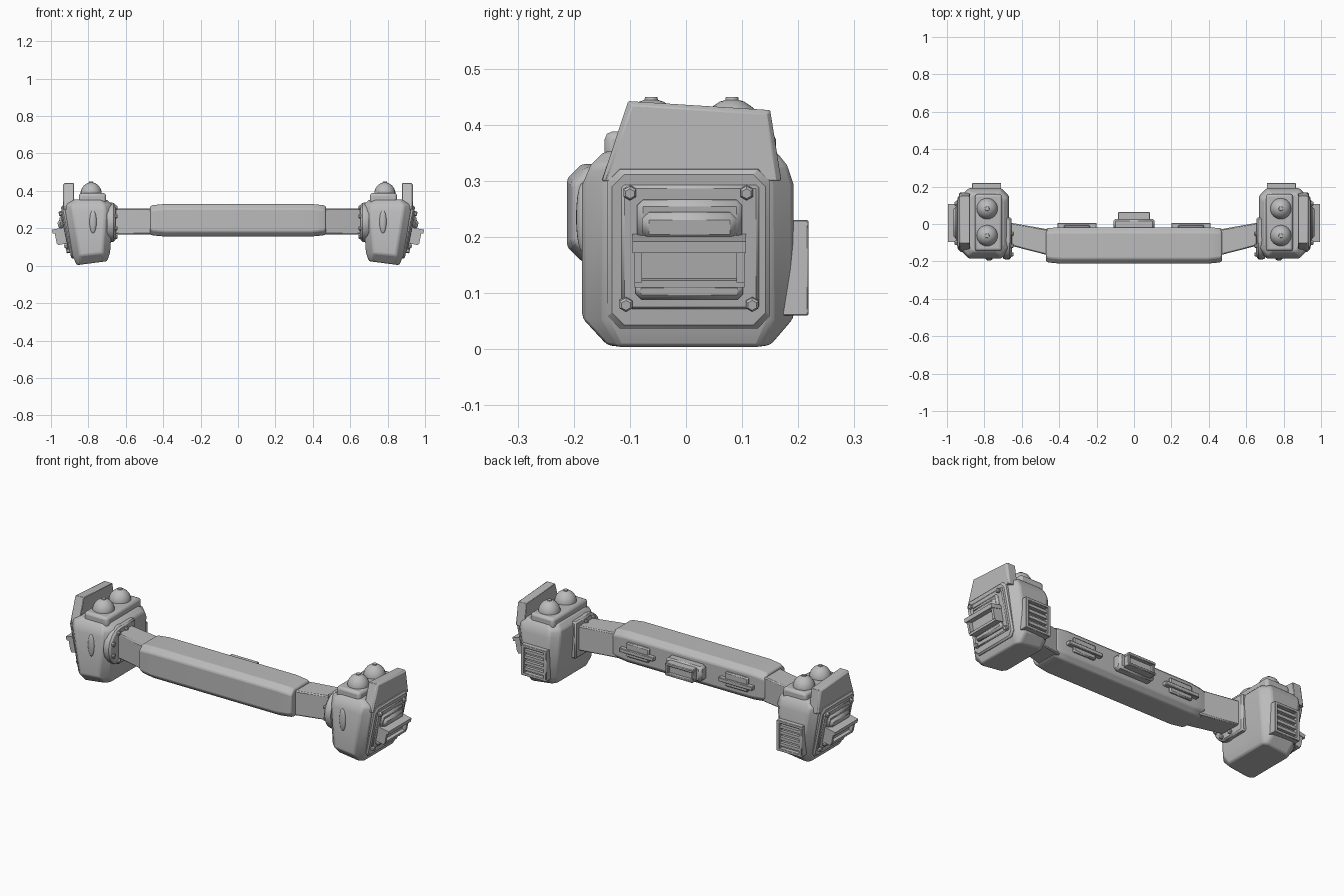
import bpy, bmesh
from math import radians, sin, cos, pi
from mathutils import Matrix, Vector

if "Cube" in bpy.data.objects:
    bpy.data.objects.remove(bpy.data.objects["Cube"], do_unlink=True)

grey = bpy.data.materials.new("plain_grey")
grey.use_nodes = True
grey.diffuse_color = (0.5, 0.5, 0.5, 1)
grey.node_tree.nodes["Principled BSDF"].inputs["Base Color"].default_value = (0.5, 0.5, 0.5, 1)


def finish(name, bm, bevel=0.0, mirror=True, matrix=Matrix(), segments=1):
    bmesh.ops.recalc_face_normals(bm, faces=bm.faces)
    bm.transform(matrix)
    mesh = bpy.data.meshes.new(name)
    bm.to_mesh(mesh)
    bm.free()
    mesh.materials.append(grey)
    obj = bpy.data.objects.new(name, mesh)
    bpy.context.collection.objects.link(obj)
    bpy.ops.object.select_all(action="DESELECT")
    obj.select_set(True)
    bpy.context.view_layer.objects.active = obj
    bpy.ops.object.shade_smooth_by_angle(angle=radians(30))
    if bevel:
        mod = obj.modifiers.new("soft_edges", "BEVEL")
        mod.width, mod.segments = bevel, segments
    if mirror:
        obj.modifiers.new("other_side", "MIRROR").use_mirror_merge = False
    return obj


def boxes(name, spans, **kw):
    """Boxes given as (x0, x1, y0, y1, z0, z1)."""
    bm = bmesh.new()
    for x0, x1, y0, y1, z0, z1 in spans:
        size = Matrix.Diagonal((x1 - x0, y1 - y0, z1 - z0, 1))
        mid = Matrix.Translation(((x0 + x1) / 2, (y0 + y1) / 2, (z0 + z1) / 2))
        bmesh.ops.create_cube(bm, size=1, matrix=mid @ size)
    return finish(name, bm, **kw)


def loft(name, rings, **kw):
    bm = bmesh.new()
    loops = [[bm.verts.new(p) for p in ring] for ring in rings]
    for a, b in zip(loops, loops[1:]):
        for i in range(len(a)):
            j = (i + 1) % len(a)
            bm.faces.new((a[i], a[j], b[j], b[i]))
    bm.faces.new(loops[0])
    bm.faces.new(loops[-1])
    return finish(name, bm, **kw)


def octagon(a0, a1, b0, b1, c):
    return [(a0 + c, b0), (a1 - c, b0), (a1, b0 + c), (a1, b1 - c),
            (a1 - c, b1), (a0 + c, b1), (a0, b1 - c), (a0, b0 + c)]


def lathe(name, profile, places, sides=24):
    """Turn (radius, height) points about local z at each place."""
    bm = bmesh.new()
    for place in places:
        loops = [[bm.verts.new(place @ Vector((r * cos(2 * pi * k / sides), r * sin(2 * pi * k / sides), h)))
                  for k in range(sides)] for r, h in profile]
        for a, b in zip(loops, loops[1:]):
            for i in range(sides):
                j = (i + 1) % sides
                bm.faces.new((a[i], a[j], b[j], b[i]))
        bm.faces.new(loops[0])
        bm.faces.new(loops[-1])
    return finish(name, bm)


# Central grip with tapered ends
grip = []
for x, inset in ((-0.47, 0.012), (-0.455, 0.006), (-0.39, 0), (0.39, 0), (0.455, 0.006), (0.47, 0.012)):
    section = octagon(-0.212 + inset, -0.018 - inset / 2, 0.156 + inset, 0.33 - inset, 0.026)
    grip.append([(x, y, z) for y, z in section])
loft("grip", grip, mirror=False, bevel=0.006, segments=2)

# Fittings on the back of the grip
boxes("rear_box_base", [(-0.11, 0.11, -0.03, 0.028, 0.2, 0.285)], mirror=False, bevel=0.012)
boxes("rear_box_frame", [(-0.085, 0.085, 0.02, 0.065, 0.262, 0.278), (-0.085, 0.085, 0.02, 0.065, 0.207, 0.22),
                         (-0.085, -0.07, 0.02, 0.06, 0.215, 0.265), (0.07, 0.085, 0.02, 0.06, 0.215, 0.265),
                         (-0.075, 0.075, 0.02, 0.045, 0.215, 0.265)], mirror=False, bevel=0.003)
boxes("rear_plate", [(0.235, 0.375, -0.03, -0.005, 0.205, 0.285)], bevel=0.006)
boxes("rear_plate_bar", [(0.2, 0.41, -0.03, 0.006, 0.228, 0.25)], bevel=0.003)

# Angled arms
arm = [[(x, y0, 0.168), (x, y1, 0.168), (x, y1, 0.306), (x, y0, 0.306)]
       for x, y0, y1 in ((0.44, -0.172, -0.032), (0.69, -0.108, 0.012))]
loft("arm", arm, bevel=0.006)

# Pod bodies, with a sloping outer side and raised outer floor
pod = []
for z, x0, x1, y0, y1, c in ((0.0, 0.70, 0.862, -0.14, 0.15, 0.02), (0.05, 0.684, 0.885, -0.185, 0.192, 0.04),
                             (0.29, 0.668, 0.925, -0.185, 0.192, 0.042), (0.325, 0.674, 0.928, -0.17, 0.18, 0.04),
                             (0.35, 0.70, 0.90, -0.145, 0.16, 0.035)):
    lift = 0.13 * max(0, 1 - z / 0.2)
    pod.append([(x, y, z + 0.003 + lift * (0.862 - min(x, 0.862))) for x, y in octagon(x0, x1, y0, y1, c)])
loft("pod_body", pod, bevel=0.008, segments=2)

# Top block and domed caps
boxes("top_block", [(0.705, 0.85, -0.145, 0.16, 0.32, 0.388)], bevel=0.014, segments=2)
lathe("dome", [(0.056, 0.38), (0.056, 0.395), (0.05, 0.413), (0.038, 0.43), (0.022, 0.441), (0.012, 0.444),
               (0.011, 0.449)], [Matrix.Translation((0.785, y, 0)) for y in (-0.062, 0.082)])

# Upright fins on the outer side
fin = []
for x, g in ((0.878, 0), (0.926, 0), (0.935, 0.007)):
    fin.append([(x, y, z) for y, z in ((-0.15 + g, 0.3), (-0.103 + g, 0.442 - g),
                                       (0.15 - g, 0.426 - g), (0.17 - g, 0.3))])
loft("fin", fin, bevel=0.002)

# Tilted outer panel: local x points outward, local z runs up the slope
tilt = Matrix.Translation((0.918, 0, 0.18)) @ Matrix.Rotation(0.2, 4, "Y")
panel = [[(x, y, z) for y, z in octagon(-0.14 + g, 0.15 - g, -0.147 + g, 0.142 - g, 0.022)]
         for x, g in ((-0.05, 0), (-0.006, 0), (0.002, 0.008))]
loft("outer_panel", panel, matrix=tilt)
boxes("panel_inset", [(-0.01, 0.008, -0.115, 0.13, -0.11, 0.115)], matrix=tilt, bevel=0.005)
boxes("bracket_back", [(0, 0.022, -0.087, 0.1, 0.015, 0.09), (0, 0.026, -0.09, 0.102, -0.09, -0.057)],
      matrix=tilt, bevel=0.01)
boxes("bracket_hood", [(0, 0.036, -0.078, 0.09, 0.02, 0.07)], matrix=tilt, bevel=0.012)
boxes("bracket_ledge", [(0, 0.073, -0.095, 0.107, 0.006, 0.027), (0, 0.062, -0.092, -0.078, -0.05, 0.01),
                        (0, 0.062, 0.09, 0.104, -0.05, 0.01), (0, 0.058, -0.092, 0.104, -0.06, -0.047),
                        (0, 0.04, -0.08, 0.092, -0.05, 0.01)], matrix=tilt)
lathe("panel_bolt", [(0.013, 0), (0.013, 0.016), (0.009, 0.02)],
      [tilt @ Matrix.Translation((0, y, z)) @ Matrix.Rotation(pi / 2, 4, "Y")
       for y, z in ((-0.1, 0.103), (0.108, 0.103), (-0.107, -0.1), (0.118, -0.1))], sides=6)

# Front slot covers
bm = bmesh.new()
bmesh.ops.create_uvsphere(bm, u_segments=16, v_segments=10, radius=1)
finish("front_slot", bm, matrix=Matrix.Translation((0.775, -0.184, 0.235)) @ Matrix.Diagonal((0.019, 0.012, 0.062, 1)))

# Rear vents with slats
boxes("vent_frame", [(0.71, 0.865, 0.17, 0.218, 0.215, 0.23), (0.71, 0.865, 0.17, 0.218, 0.06, 0.075),
                     (0.71, 0.728, 0.17, 0.218, 0.07, 0.22), (0.847, 0.865, 0.17, 0.218, 0.07, 0.22),
                     (0.72, 0.855, 0.17, 0.196, 0.07, 0.22)], bevel=0.002)
boxes("vent_slat", [(0.725, 0.85, 0.185, 0.213, z - 0.008, z + 0.008) for z in (0.097, 0.13, 0.163, 0.195)])

# Joint between arm and pod
boxes("joint_plate", [(0.655, 0.7, -0.11, 0.035, 0.13, 0.335)], bevel=0.008)
joint = Matrix.Translation((0.70, -0.085, 0.232)) @ Matrix.Rotation(-pi / 2, 4, "Y")
lathe("joint_disc", [(0.1, 0), (0.106, 0.018), (0.104, 0.034), (0.095, 0.043), (0.075, 0.047)], [joint])
lathe("joint_bolt", [(0.012, 0.03), (0.012, 0.052), (0.008, 0.057)],
      [joint @ Matrix.Rotation(k * pi / 4 + pi / 8, 4, "Z") @ Matrix.Translation((0.084, 0, 0)) for k in range(8)], sides=8)
